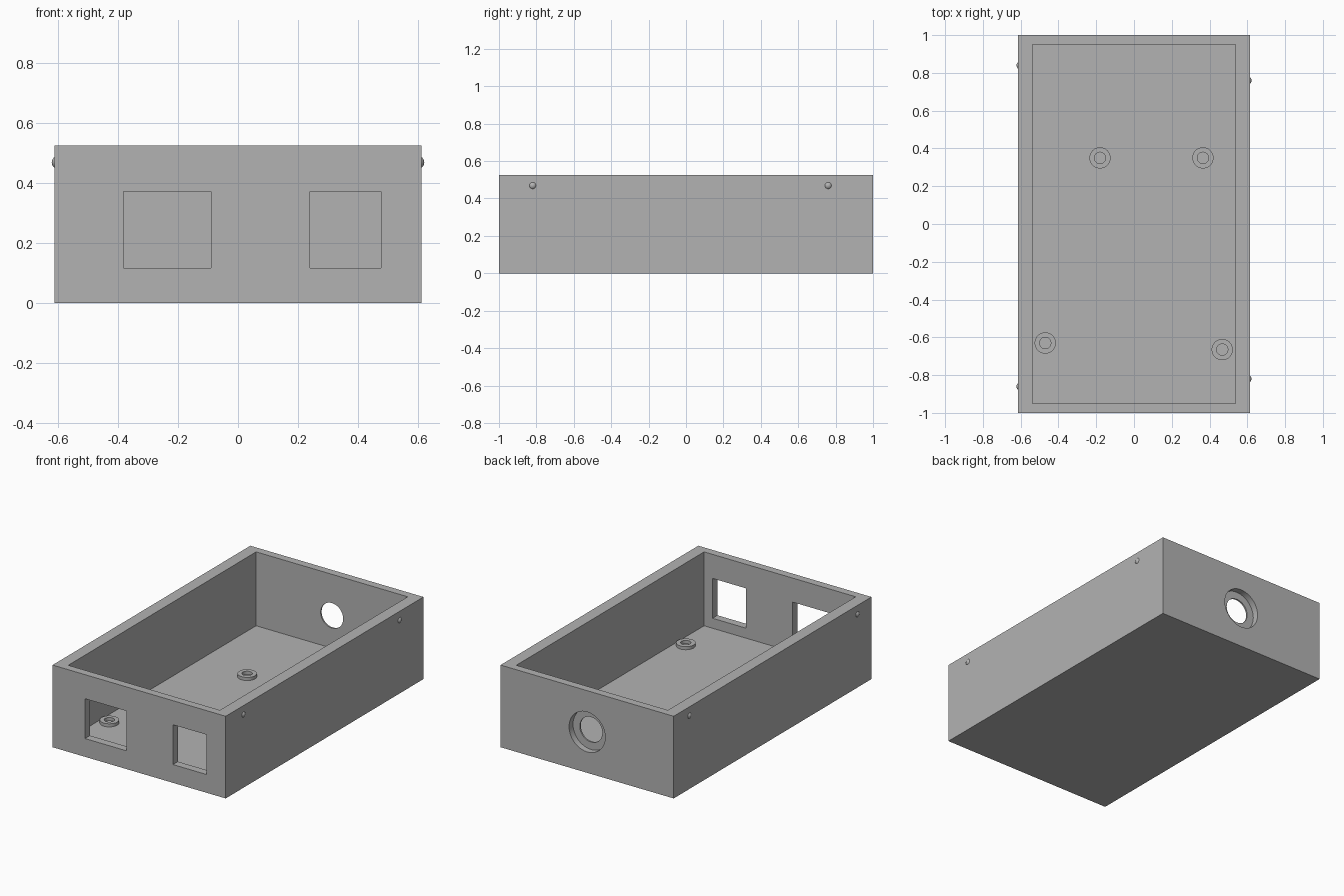
import bpy
import math

cube = bpy.data.objects.get("Cube")
if cube:
    bpy.data.objects.remove(cube, do_unlink=True)

grey = bpy.data.materials.new("light grey plastic")
grey.use_nodes = True
GREY = (0.45, 0.45, 0.45, 1)
grey.diffuse_color = GREY
grey.node_tree.nodes["Principled BSDF"].inputs["Base Color"].default_value = GREY

HALF_X, HALF_Y, HEIGHT = 0.613, 1.0, 0.526
INNER_X, INNER_Y, FLOOR = 0.537, 0.95, 0.053


def finish(obj, name):
    obj.name = name
    obj.data.materials.append(grey)
    return obj


def box(name, x0, x1, y0, y1, z0, z1):
    bpy.ops.mesh.primitive_cube_add(
        size=1, location=((x0 + x1) / 2, (y0 + y1) / 2, (z0 + z1) / 2))
    obj = bpy.context.object
    obj.scale = (x1 - x0, y1 - y0, z1 - z0)
    bpy.ops.object.transform_apply(location=False, rotation=False, scale=True)
    return finish(obj, name)


def cylinder(name, radius, depth, location, along_y=False):
    bpy.ops.mesh.primitive_cylinder_add(
        vertices=48, radius=radius, depth=depth, location=location,
        rotation=(math.pi / 2 if along_y else 0, 0, 0))
    return finish(bpy.context.object, name)


def cut(target, cutter):
    cutter.hide_render = True
    bpy.context.view_layer.objects.active = target
    mod = target.modifiers.new("cut", "BOOLEAN")
    mod.operation = "DIFFERENCE"
    mod.solver = "EXACT"
    mod.object = cutter
    bpy.ops.object.modifier_apply(modifier=mod.name)
    bpy.data.objects.remove(cutter, do_unlink=True)


def smooth(obj):
    bpy.ops.object.select_all(action="DESELECT")
    obj.select_set(True)
    bpy.context.view_layer.objects.active = obj
    bpy.ops.object.shade_smooth_by_angle(angle=math.radians(30))


# Open tray with a solid floor
tray = box("enclosure_tray", -HALF_X, HALF_X, -HALF_Y, HALF_Y, 0, HEIGHT)
cut(tray, box("cavity_cutter", -INNER_X, INNER_X, -INNER_Y, INNER_Y, FLOOR, 1))

# Two rectangular port openings in the front wall
for x0, x1 in ((-0.383, -0.09), (0.24, 0.477)):
    cut(tray, box("port_cutter", x0, x1, -1.1, -0.9, 0.117, 0.372))

# Round hole in the back wall, counterbored from outside
cut(tray, cylinder("counterbore_cutter", 0.128, 0.2, (0, 1.06, 0.262), True))
cut(tray, cylinder("hole_cutter", 0.08, 0.3, (0, 1.0, 0.262), True))
smooth(tray)

# Ring standoffs on the floor
for i, (x, y) in enumerate(((-0.18, 0.35), (0.365, 0.35),
                            (-0.47, -0.63), (0.467, -0.665))):
    ring = cylinder(f"standoff_{i + 1}", 0.056, 0.022, (x, y, FLOOR + 0.009))
    cut(ring, cylinder("bore_cutter", 0.03, 0.1, (x, y, FLOOR)))
    smooth(ring)

# Snap bumps on the side walls
for side, name, places in ((1, "left", (-0.82, 0.76)), (-1, "right", (-0.86, 0.84))):
    for y, end in zip(places, ("front", "back")):
        bpy.ops.mesh.primitive_uv_sphere_add(
            segments=24, ring_count=12, radius=0.022,
            location=(side * (HALF_X - 0.013), y, 0.469))
        smooth(finish(bpy.context.object, f"snap_bump_{name}_{end}"))
